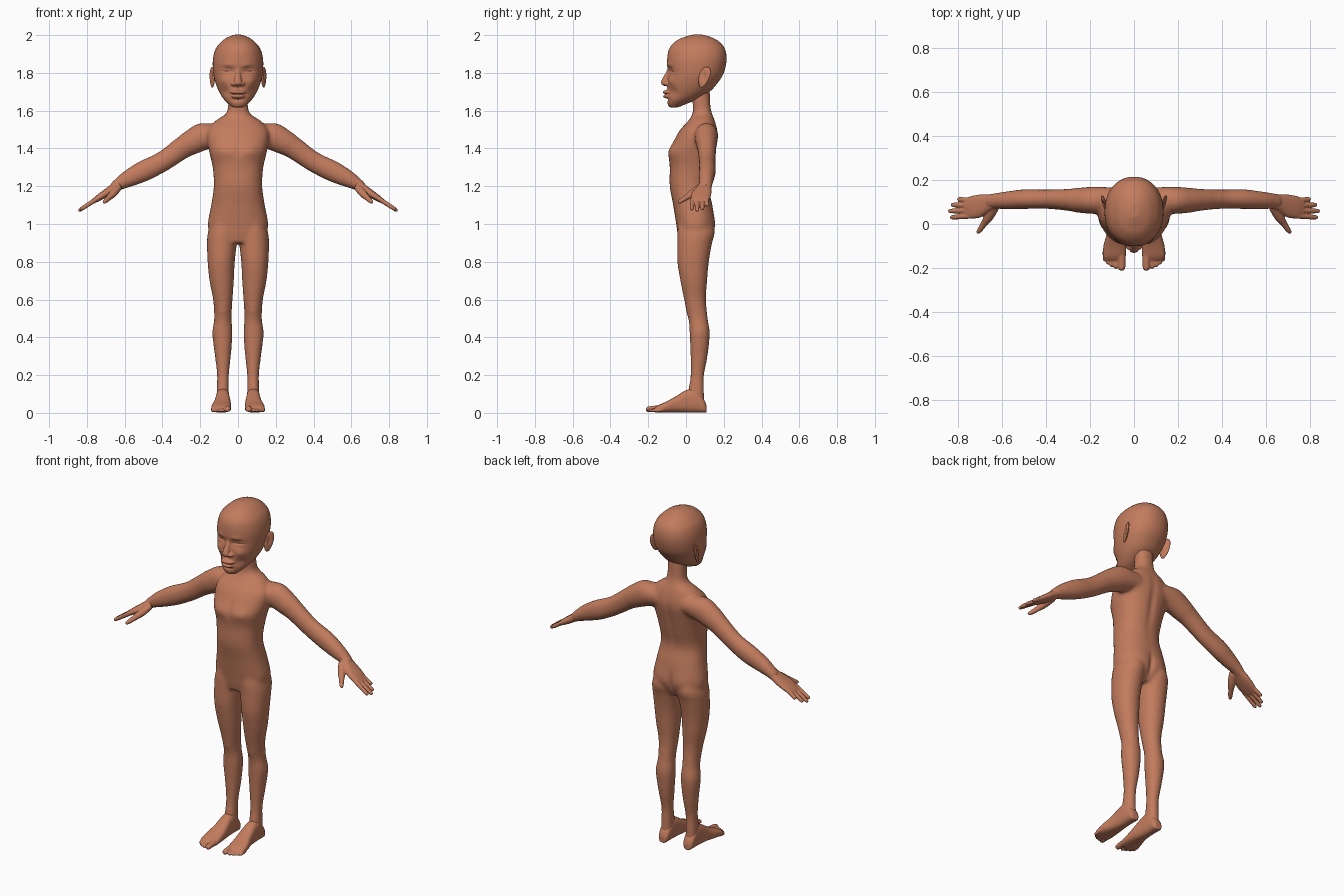
import bpy, bmesh, math
from mathutils import Vector

skin = bpy.data.materials.new("warm brown skin")
skin.diffuse_color = (0.54, 0.20, 0.11, 1)


def catmull(rows, steps=5):
    """Smoothly interpolate a list of number tuples."""
    out = []
    for i in range(len(rows) - 1):
        p0, p1, p2, p3 = (rows[max(i - 1, 0)], rows[i], rows[i + 1],
                          rows[min(i + 2, len(rows) - 1)])
        for k in range(steps):
            t = k / steps
            out.append([0.5 * (2 * b + (c - a) * t + (2 * a - 5 * b + 4 * c - d) * t * t
                               + (3 * b - a - 3 * c + d) * t ** 3)
                        for a, b, c, d in zip(p0, p1, p2, p3)])
    return out + [list(rows[-1])]


def tube(bm, rows, normal, u, power=2.0, sides=40):
    """Loft ellipse sections (x, y, z, radius along u, radius across u)."""
    n, u = Vector(normal).normalized(), Vector(u).normalized()
    v = n.cross(u).normalized()
    rings = []
    for x, y, z, ra, rb in catmull(rows):
        ring = []
        for k in range(sides):
            a = 2 * math.pi * k / sides
            c, s = math.cos(a), math.sin(a)
            c = math.copysign(abs(c) ** (2 / power), c)
            s = math.copysign(abs(s) ** (2 / power), s)
            ring.append(bm.verts.new(Vector((x, y, z)) + u * ra * c + v * rb * s))
        rings.append(ring)
    for r0, r1 in zip(rings, rings[1:]):
        for k in range(sides):
            j = (k + 1) % sides
            bm.faces.new((r0[k], r0[j], r1[j], r1[k]))
    bm.faces.new(rings[0])
    bm.faces.new(rings[-1])


def boxed(rows):
    """Turn (z, x min, x max, y min, y max) into horizontal sections."""
    return [((a + b) / 2, (c + d) / 2, z, (b - a) / 2, (d - c) / 2) for z, a, b, c, d in rows]


def ball(bm, centre, radii):
    made = bmesh.ops.create_uvsphere(bm, u_segments=24, v_segments=16, radius=1)["verts"]
    for v in made:
        v.co = Vector(centre) + Vector([a * b for a, b in zip(v.co, radii)])
    return made


def finish(name, bm, voxel, smooth, mirror=False):
    """Fuse the overlapping lofts into one soft skin."""
    bmesh.ops.recalc_face_normals(bm, faces=bm.faces)
    mesh = bpy.data.meshes.new(name)
    bm.to_mesh(mesh)
    bm.free()
    ob = bpy.data.objects.new(name, mesh)
    bpy.context.collection.objects.link(ob)
    bpy.ops.object.select_all(action='DESELECT')
    ob.select_set(True)
    bpy.context.view_layer.objects.active = ob
    m = ob.modifiers.new("fuse", 'REMESH')
    m.mode, m.voxel_size = 'VOXEL', voxel
    m = ob.modifiers.new("soften", 'SMOOTH')
    m.factor, m.iterations = 0.5, smooth
    if mirror:
        ob.modifiers.new("mirror", 'MIRROR').use_mirror_merge = False
    for m in list(ob.modifiers):
        bpy.ops.object.modifier_apply(modifier=m.name)
    ob.data.materials.clear()
    ob.data.materials.append(skin)
    bpy.ops.object.shade_smooth()
    return ob


def sculpt(ob, strokes):
    """Push the surface by soft brushes (centre, radii, offset), on both sides."""
    for centre, radii, offset in strokes:
        for s in ((1, -1) if centre[0] else (1,)):
            for v in ob.data.vertices:
                d = sum(((p - c) / r) ** 2 for p, c, r in
                        zip(v.co, (s * centre[0], centre[1], centre[2]), radii))
                if d < 9:
                    w = math.exp(-d)
                    v.co += Vector((s * offset[0], offset[1], offset[2])) * w
    ob.data.update()


UP, X, Y = (0, 0, 1), (1, 0, 0), (0, 1, 0)

# body: trunk with neck, arms and legs
bm = bmesh.new()
trunk = [(.90, .10, -.035, .11), (.95, .145, -.045, .14), (1.0, .16, -.052, .15),
         (1.1, .142, -.068, .14), (1.2, .128, -.086, .12), (1.3, .134, -.086, .14),
         (1.38, .152, -.092, .157), (1.45, .165, -.06, .17), (1.5, .16, -.03, .166),
         (1.55, .115, .015, .152), (1.58, .068, .033, .14), (1.62, .053, .036, .13),
         (1.72, .052, .03, .125)]
tube(bm, boxed([(z, -w, w, a, b) for z, w, a, b in trunk]), UP, X, 2.3)
leg = [(1.02, .01, .14, -.04, .13), (.95, .002, .16, -.046, .148), (.9, .006, .164, -.046, .138),
       (.8, .017, .161, -.046, .121), (.7, .022, .151, -.03, .112), (.6, .029, .132, -.01, .106),
       (.5, .034, .126, .014, .115), (.42, .029, .136, .019, .126), (.3, .038, .122, .024, .114),
       (.2, .048, .111, .024, .096), (.12, .048, .113, .012, .096), (.05, .047, .115, 0, .098)]
arm = [(.08, .11, 1.475, .055, .06), (.17, .108, 1.468, .062, .074), (.25, .108, 1.43, .057, .066),
       (.3, .11, 1.40, .050, .059), (.4, .113, 1.33, .044, .054), (.5, .113, 1.28, .045, .056),
       (.58, .107, 1.24, .041, .046), (.63, .105, 1.212, .036, .034), (.665, .1, 1.188, .035, .027)]
for s in (1, -1):
    tube(bm, [(s * r[0],) + r[1:] for r in boxed(leg)], UP, X, 2.1)
    tube(bm, [(s * r[0],) + r[1:] for r in arm], (s * .87, 0, -.49), Y)
body = finish("body", bm, .009, 10)
sculpt(body, [((.075, -.09, 1.385), (.05, .05, .03), (0, -.008, 0)),   # chest
              ((0, -.09, 1.40), (.018, .05, .05), (0, .006, 0)),
              ((.07, .15, 1.0), (.055, .06, .06), (0, .008, 0)),        # buttocks
              ((0, .15, .98), (.014, .06, .06), (0, -.014, 0)),
              ((0, .16, 1.35), (.02, .06, .14), (0, -.008, 0)),         # spine
              ((.08, 0, .53), (.03, .03, .04), (0, -.005, 0))])         # knees

# head: stacked skull and jaw sections
bm = bmesh.new()
skull = [(1.618, .03, -.088, -.04), (1.635, .05, -.097, .00), (1.66, .075, -.1, .06),
         (1.70, .1, -.1, .125), (1.75, .12, -.1, .17), (1.80, .131, -.098, .2),
         (1.87, .133, -.1, .215), (1.93, .117, -.088, .205), (1.97, .083, -.052, .17),
         (1.99, .052, -.008, .13), (2.002, .02, .03, .09)]
tube(bm, boxed([(z, -w, w, a, b) for z, w, a, b in skull]), UP, X, 2.15, 64)
# nose, nostril wings and lips are fused in
tube(bm, [(0, -.085, 1.83, .012, .012), (0, -.1, 1.79, .014, .014), (0, -.112, 1.76, .019, .018),
          (0, -.114, 1.74, .022, .016), (0, -.105, 1.73, .016, .01)], UP, X)
ball(bm, (0, -.116, 1.748), (.018, .016, .014))
for s in (1, -1):
    ball(bm, (s * .022, -.1, 1.742), (.016, .018, .012))
ball(bm, (0, -.098, 1.698), (.042, .026, .012))
ball(bm, (0, -.097, 1.676), (.036, .025, .012))
head = finish("head", bm, .004, 4)
sculpt(head, [((.052, -.09, 1.81), (.032, .05, .020), (0, .016, 0)),    # eye sockets
              ((.06, -.08, 1.807), (.024, .05, .012), (0, -.009, 0)),   # eyelids
              ((.062, -.08, 1.808), (.026, .05, .0035), (0, .010, 0)),  # eye slits
              ((.05, -.09, 1.842), (.03, .05, .012), (0, -.004, 0)),    # brows
              ((.07, -.07, 1.755), (.025, .05, .022), (.002, -.006, 0)),  # cheeks
              ((.07, -.07, 1.70), (.025, .05, .025), (-.004, .006, 0)),
              ((0, -.11, 1.687), (.036, .05, .004), (0, .008, 0)),      # mouth line
              ((0, -.1, 1.658), (.03, .04, .008), (0, .006, 0)),
              ((0, -.1, 1.717), (.008, .05, .01), (0, .005, 0)),        # lip groove
              ((.012, -.115, 1.728), (.006, .01, .006), (0, 0, .006))])  # nostrils

# ears: tilted shells with a hollow
bm = bmesh.new()
ear = ball(bm, (0, 0, 0), (.010, .030, .056))
for v in ear:
    x, y, z = v.co
    y *= 1 + 3.5 * z                        # wider at the top
    v.co = (.136 + x + .35 * y, .096 + y + .25 * z, 1.777 + z)
ears = finish("ears", bm, .003, 2, True)
sculpt(ears, [((.15, .092, 1.785), (.02, .013, .028), (-.008, 0, 0))])

# hands: palm, four fingers and thumb
bm = bmesh.new()
along = (.83, 0, -.56)
tube(bm, [(.625, .105, 1.213, .033, .028), (.66, .094, 1.189, .04, .024),
          (.70, .082, 1.162, .052, .021), (.74, .076, 1.137, .051, .017),
          (.77, .073, 1.118, .044, .011)], along, Y, 2.3)
for y0, x1, y1, z1 in ((.036, .836, .030, 1.075), (.061, .845, .059, 1.069),
                       (.085, .832, .087, 1.077), (.108, .803, .113, 1.097)):
    a, b = Vector((.745, y0, 1.134)), Vector((x1, y1, z1))
    tube(bm, [(*a.lerp(b, t), r, r) for t, r in
              ((0, .012), (.5, .0115), (.85, .0105), (.96, .008), (1, .003))], b - a, Y, 2, 20)
tube(bm, [(.635, .08, 1.195, .024, .02), (.66, .035, 1.163, .022, .02), (.682, .002, 1.140, .015, .015),
          (.70, -.025, 1.123, .012, .012), (.710, -.038, 1.115, .008, .008),
          (.713, -.042, 1.113, .003, .003)], (.5, -.75, -.45), (.8, .6, 0), 2, 20)
finish("hands", bm, .0035, 3, True)

# feet: wedge loft with five toes
bm = bmesh.new()
foot = [(.109, .062, .1, .035), (.095, .051, .111, .07), (.05, .046, .116, .125),
        (.0, .043, .119, .118), (-.05, .038, .126, .088), (-.10, .036, .139, .06),
        (-.145, .037, .141, .04), (-.165, .045, .132, .026)]
tube(bm, [((a + b) / 2, y, h / 2 + .002, (b - a) / 2, h / 2) for y, a, b, h in foot], Y, X, 2.6)
for x, tip, r in ((.056, -.212, .017), (.083, -.204, .011), (.102, -.196, .0105),
                  (.119, -.184, .010), (.133, -.170, .010)):
    tube(bm, [(x, -.12, r + .010, r, r), (x, tip + .03, r + .004, r, r * .9),
              (x, tip + .008, r + .002, r * .9, r * .8), (x, tip, r, r * .4, r * .4)], Y, X, 2, 20)
finish("feet", bm, .004, 3, True)
